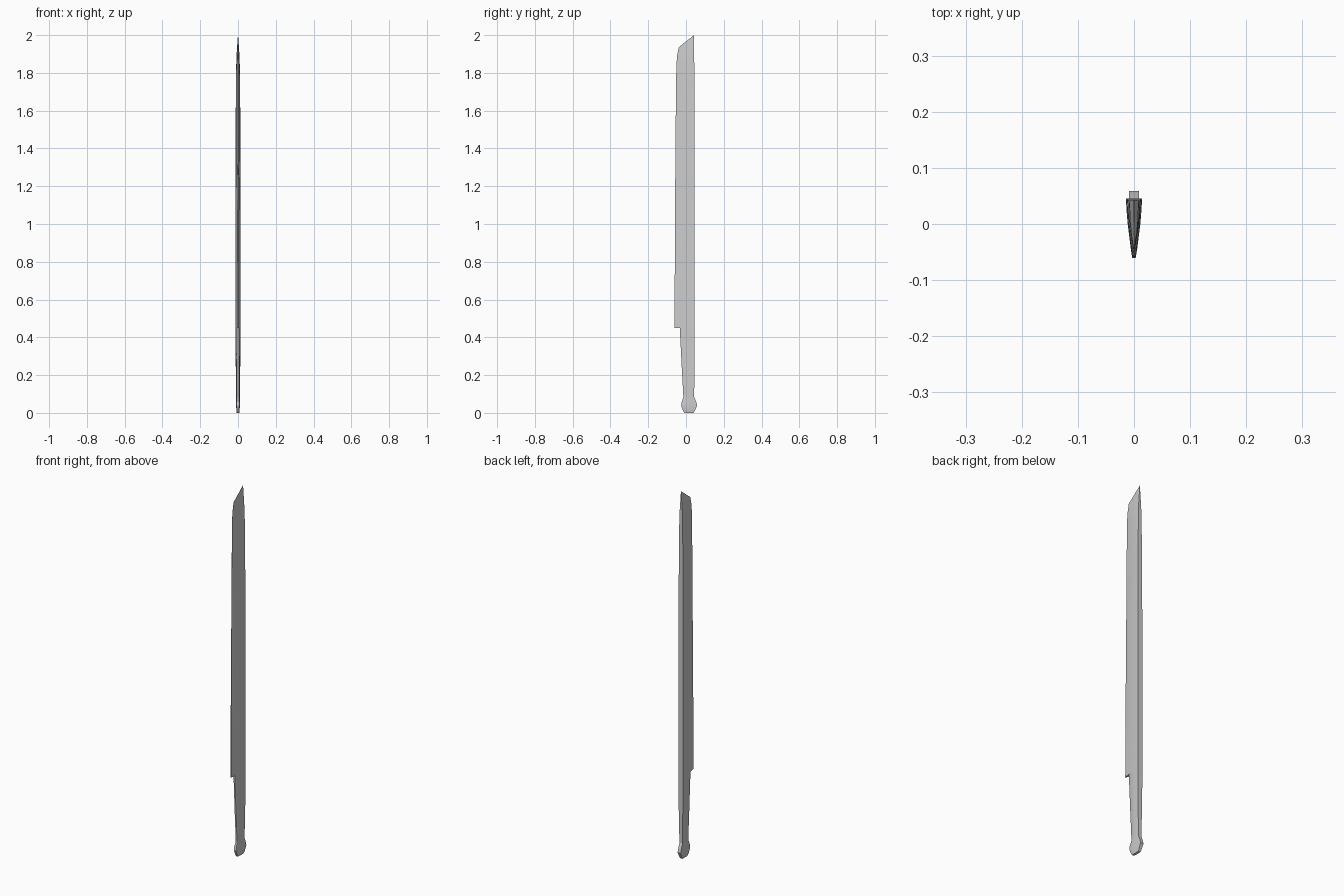
import bpy, bmesh, math


def tip_limit(y):
    # slanted chisel line that cuts the blade tip
    return 1.935 + (y + 0.04) * 0.065 / 0.083


def loft(name, stations):
    """Each station: z, back y, bevel y, front y, half widths at back, bevel, front."""
    bm = bmesh.new()
    rings = []
    for z, yb, yv, yf, wb, wv, wf in stations:
        half = [(wb, yb), (0.58 * wb + 0.5 * wv, (yb + yv) / 2), (wv, yv), (wf, yf)]
        outline = half + [(-x, y) for x, y in reversed(half)]
        rings.append([bm.verts.new((x, y, min(z, tip_limit(y)))) for x, y in outline])
    n = len(rings[0])
    for a, b in zip(rings, rings[1:]):
        for i in range(n):
            j = (i + 1) % n
            bm.faces.new((a[i], a[j], b[j], b[i]))
    bm.faces.new(rings[0])
    bm.faces.new(rings[-1])
    bmesh.ops.recalc_face_normals(bm, faces=bm.faces)
    mesh = bpy.data.meshes.new(name)
    bm.to_mesh(mesh)
    bm.free()
    obj = bpy.data.objects.new(name, mesh)
    bpy.context.collection.objects.link(obj)
    bpy.ops.object.select_all(action='DESELECT')
    obj.select_set(True)
    bpy.context.view_layer.objects.active = obj
    bpy.ops.object.shade_smooth_by_angle(angle=math.radians(25))
    return obj


# Blade: flat spine, convex sides, blunt lower edge, wide bevel above z = 1.23
loft("blade", [
    (0.45, 0.045, -0.034, -0.061, 0.0145, 0.0065, 0.003),
    (0.60, 0.045, -0.046, -0.060, 0.0145, 0.0055, 0.003),
    (0.90, 0.045, -0.050, -0.059, 0.0145, 0.0045, 0.002),
    (1.23, 0.045, -0.052, -0.057, 0.0140, 0.0035, 0.001),
    (1.36, 0.045, -0.036, -0.056, 0.0130, 0.0055, 0.0004),
    (1.50, 0.045, -0.022, -0.055, 0.0125, 0.0065, 0.0003),
    (1.70, 0.044, -0.017, -0.053, 0.0115, 0.0065, 0.0003),
    (1.84, 0.044, -0.016, -0.051, 0.0095, 0.0060, 0.0003),
    (1.89, 0.043, -0.016, -0.047, 0.0080, 0.0050, 0.0003),
    (2.00, 0.043, -0.010, -0.038, 0.0005, 0.0004, 0.0003),
])

# Tapered grip joining the underside of the blade
loft("grip", [
    (0.07, 0.043, -0.004, -0.013, 0.0090, 0.0080, 0.004),
    (0.25, 0.045, -0.012, -0.023, 0.0120, 0.0080, 0.004),
    (0.45, 0.045, -0.022, -0.033, 0.0145, 0.0080, 0.004),
])

# Flared pommel
loft("pommel", [
    (0.000, 0.040, 0.000, -0.008, 0.0060, 0.0060, 0.004),
    (0.010, 0.046, -0.004, -0.015, 0.0080, 0.0080, 0.006),
    (0.038, 0.059, -0.014, -0.026, 0.0090, 0.0090, 0.007),
    (0.055, 0.055, -0.012, -0.023, 0.0090, 0.0090, 0.007),
    (0.085, 0.043, -0.004, -0.013, 0.0092, 0.0080, 0.004),
])
